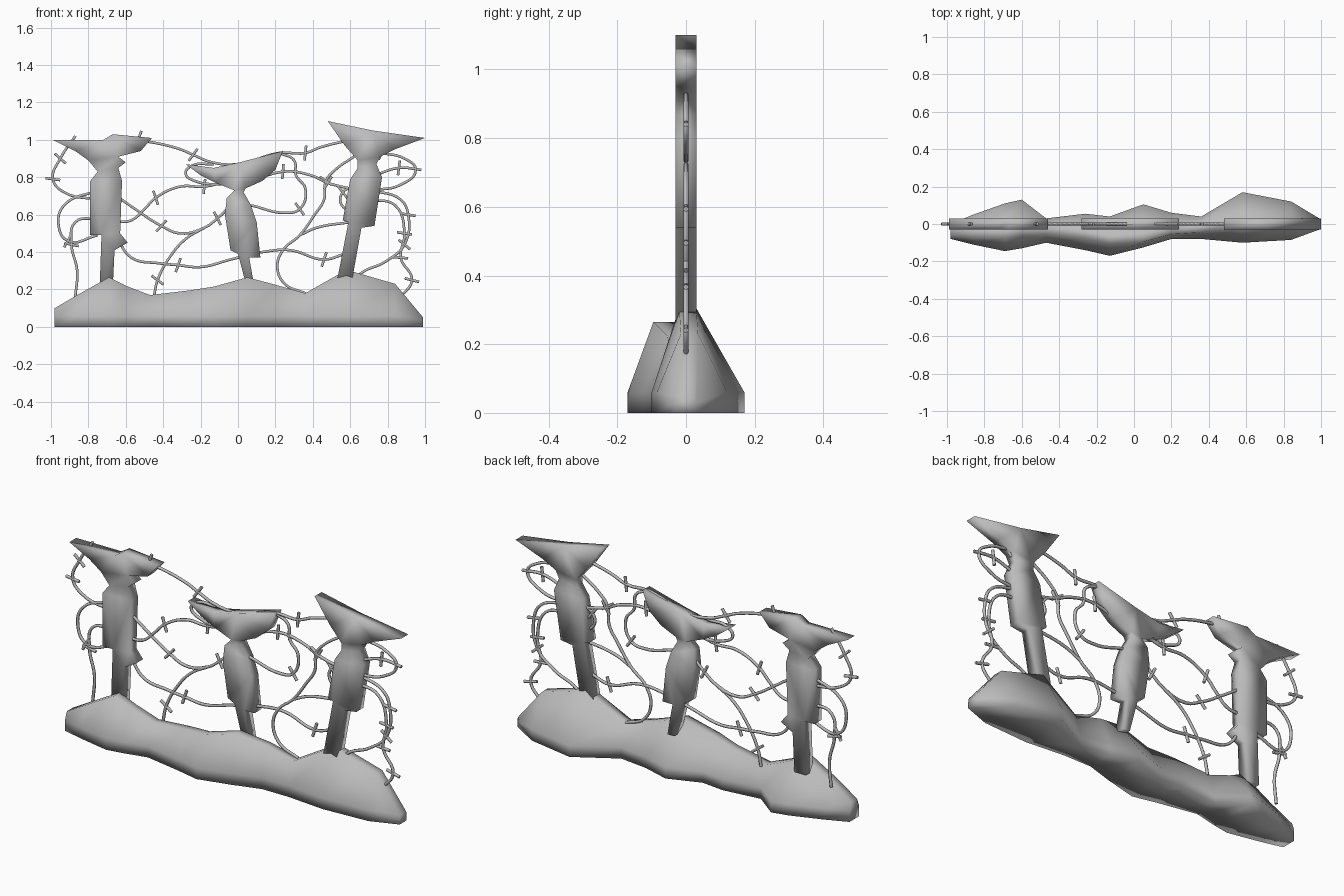
import bpy
import bmesh
from mathutils import Vector

cube = bpy.data.objects.get("Cube")
if cube:
    bpy.data.objects.remove(cube, do_unlink=True)

# One plain grey for the whole model
grey = bpy.data.materials.new("plain_grey")
grey.use_nodes = True
grey.diffuse_color = (.5, .5, .5, 1)
grey.node_tree.nodes["Principled BSDF"].inputs["Base Color"].default_value = (.5, .5, .5, 1)


def add_object(name, data):
    """Link an object and give it the grey material."""
    data.materials.append(grey)
    obj = bpy.data.objects.new(name, data)
    bpy.context.collection.objects.link(obj)
    return obj


def finish_mesh(name, bm):
    """Turn a bmesh into a smooth shaded object."""
    bmesh.ops.recalc_face_normals(bm, faces=bm.faces)
    bmesh.ops.triangulate(bm, faces=[f for f in bm.faces if len(f.verts) > 4])
    for face in bm.faces:
        face.smooth = True
    mesh = bpy.data.meshes.new(name)
    bm.to_mesh(mesh)
    bm.free()
    return add_object(name, mesh)


def post(name, outline, half_depth=.03):
    """Extrude a front outline (x, z) into a flat slab."""
    bm = bmesh.new()
    front = bm.faces.new([bm.verts.new((x, -half_depth, z)) for x, z in outline])
    extruded = bmesh.ops.extrude_face_region(bm, geom=[front], use_keep_orig=True)
    moved = [g for g in extruded["geom"] if isinstance(g, bmesh.types.BMVert)]
    bmesh.ops.translate(bm, verts=moved, vec=(0, 2 * half_depth, 0))
    return finish_mesh(name, bm)


def loft(name, sections):
    """Skin a row of equal-sized cross-sections and cap both ends."""
    bm = bmesh.new()
    rings = [[bm.verts.new(p) for p in ring] for ring in sections]
    for a, b in zip(rings, rings[1:]):
        for i in range(len(a)):
            j = (i + 1) % len(a)
            bm.faces.new((a[i], a[j], b[j], b[i]))
    bm.faces.new(rings[0])
    bm.faces.new(rings[-1])
    return finish_mesh(name, bm)


def wire(name, path, barbs=(), radius=.008, barb_half=.04):
    """Round wire through (x, z) points, with crossing barbs at chosen points."""
    curve = bpy.data.curves.new(name, "CURVE")
    curve.dimensions = "3D"
    curve.bevel_depth = radius
    curve.bevel_resolution = 1
    curve.resolution_u = 6
    curve.use_fill_caps = True
    points = [Vector((x, 0, z)) for x, z in path]
    spline = curve.splines.new("BEZIER")
    spline.bezier_points.add(len(points) - 1)
    for knot, co in zip(spline.bezier_points, points):
        knot.co = co
        knot.handle_left_type = knot.handle_right_type = "AUTO"
    for i in barbs:
        before, after = points[max(i - 1, 0)], points[min(i + 1, len(points) - 1)]
        along = (after - before).normalized()
        across = (Vector((-along.z, 0, along.x)) + along * .25).normalized()
        stick = curve.splines.new("POLY")
        stick.points.add(1)
        for end, side in zip(stick.points, (-1, 1)):
            end.co = (*(points[i] + across * side * barb_half), 1)
    # Bake the curve to a mesh
    helper = bpy.data.objects.new(name + "_path", curve)
    bpy.context.collection.objects.link(helper)
    mesh = bpy.data.meshes.new_from_object(
        helper.evaluated_get(bpy.context.evaluated_depsgraph_get()))
    bpy.data.objects.remove(helper, do_unlink=True)
    mesh.materials.clear()
    for poly in mesh.polygons:
        poly.use_smooth = True
    return add_object(name, mesh)


def mound_section(x, front, back, ridge_y, ridge_z, lip=.06, ridge_half=.025):
    """Cross-section of the earth bank: steep foot, sloped sides, narrow ridge."""
    lip = min(lip, ridge_z * .6)
    return [(x, front, 0), (x, front, lip), (x, ridge_y - ridge_half, ridge_z),
            (x, ridge_y + ridge_half, ridge_z), (x, back, lip), (x, back, 0)]


# Earth bank: x, front y, back y, ridge y, ridge z
loft("earth_mound", [mound_section(*row) for row in (
    (-.98, -.08, .0, -.04, .1),
    (-.86, -.11, .05, -.05, .17),
    (-.69, -.145, .11, -.05, .265),
    (-.6, -.13, .13, -.04, .22),
    (-.47, -.1, .03, -.03, .17),
    (-.26, -.14, .055, -.05, .195),
    (-.13, -.17, .04, -.08, .215),
    (.05, -.125, .105, -.07, .265),
    (.2, -.08, .06, -.03, .225),
    (.36, -.08, .04, -.02, .18),
    (.58, -.1, .17, .005, .305),
    (.84, -.085, .12, .01, .23),
    (.99, -.03, .03, .0, .05))])

# Crooked posts with flared caps
post("right_post", [
    (-.99, 1), (-.72, 1), (-.67, 1.03), (-.46, 1.01), (-.52, .94), (-.64, .91),
    (-.6, .88), (-.64, .85), (-.62, .78), (-.63, .5), (-.59, .45), (-.66, .41),
    (-.67, .2), (-.74, .2), (-.73, .49), (-.79, .49), (-.79, .78), (-.75, .83),
    (-.8, .89), (-.87, .94)])
post("middle_post", [
    (-.28, .87), (-.13, .85), (.01, .88), (.24, .94), (.2, .84), (.13, .78),
    (.04, .74), (.03, .72), (.07, .65), (.1, .56), (.12, .37), (.06, .37),
    (.09, .2), (.05, .2), (0, .39), (-.04, .41), (-.07, .6), (-.06, .69),
    (-.02, .73), (-.12, .77), (-.2, .81)])
post("left_post", [
    (.48, 1.1), (.72, 1.05), (1, 1.01), (.84, .95), (.76, .91), (.74, .87),
    (.77, .8), (.73, .54), (.66, .53), (.61, .25), (.53, .25), (.59, .56),
    (.56, .57), (.6, .79), (.64, .85), (.64, .89), (.57, .97)])

# Wires between the right and middle posts
wire("top_wire", [(-.58, 1), (-.48, .99), (-.31, .95), (-.24, .92), (-.14, .88),
                  (.0, .87), (.22, .93), (.36, .93), (.44, .96), (.6, 1)], (3, 7))
wire("upper_wire", [(-.02, .79), (-.18, .75), (-.31, .75), (-.44, .69),
                    (-.5, .63), (-.57, .57), (-.65, .56)], (1, 3))
wire("sagging_wire", [(-.65, .7), (-.55, .63), (-.41, .54), (-.31, .5),
                      (-.18, .53), (-.11, .58), (-.02, .67)], (2, 5))
wire("cap_loop", [(-.13, .87), (-.25, .86), (-.28, .82), (-.23, .78), (-.05, .76)])
wire("low_wire", [(-.65, .48), (-.57, .37), (-.42, .34), (-.32, .33), (-.2, .32),
                  (-.04, .36), (.13, .4), (.28, .41), (.46, .36), (.57, .39)], (3, 8))
wire("ground_strand", [(-.45, .16), (-.43, .25), (-.36, .38), (-.28, .47), (-.18, .53)], (1,))

# Wires between the middle and left posts
wire("hooked_wire", [(.22, .93), (.3, .89), (.31, .81), (.36, .74), (.33, .63),
                     (.25, .61), (.07, .65)], (4,))
wire("shoulder_wire", [(.02, .75), (.24, .83), (.39, .81), (.48, .77), (.64, .73)], (1, 3))
wire("winding_wire", [(.62, .91), (.52, .84), (.47, .78), (.46, .68), (.41, .6),
                      (.33, .49), (.24, .41), (.21, .32), (.25, .23), (.36, .18)], (2,))
wire("short_wire", [(.33, .49), (.42, .53), (.6, .56)])
wire("post_loop", [(.62, .75), (.56, .72), (.55, .66), (.61, .61)], (1,))

# Loose loops past the left post
wire("left_top_loop", [(.77, .93), (.89, .9), (.95, .84), (.87, .76), (.72, .73)], (0,))
wire("left_spur", [(.73, .81), (.86, .85), (.98, .84)], (1,))
wire("left_outer_loop", [(.72, .73), (.87, .68), (.91, .6), (.89, .44), (.79, .35),
                         (.65, .28), (.6, .2)], (2, 3))
wire("left_ground_strand", [(.7, .68), (.84, .65), (.89, .5), (.87, .37), (.93, .25),
                            (.87, .16)], (2, 3, 4))

# Loose loops past the right post
wire("right_top_loop", [(-.87, 1.02), (-.95, .9), (-.99, .79), (-.93, .72), (-.75, .68)], (1, 2))
wire("right_side_loop", [(-.75, .73), (-.93, .65), (-.96, .55), (-.91, .46), (-.75, .49)], (3,))
wire("right_ground_strand", [(-.75, .58), (-.87, .56), (-.89, .44), (-.86, .3), (-.87, .16)], (2,))

# Splinter spikes pushed into the caps
wire("cap_spike", [(-.58, 1), (-.53, 1.01), (-.48, .99)], (1,))
